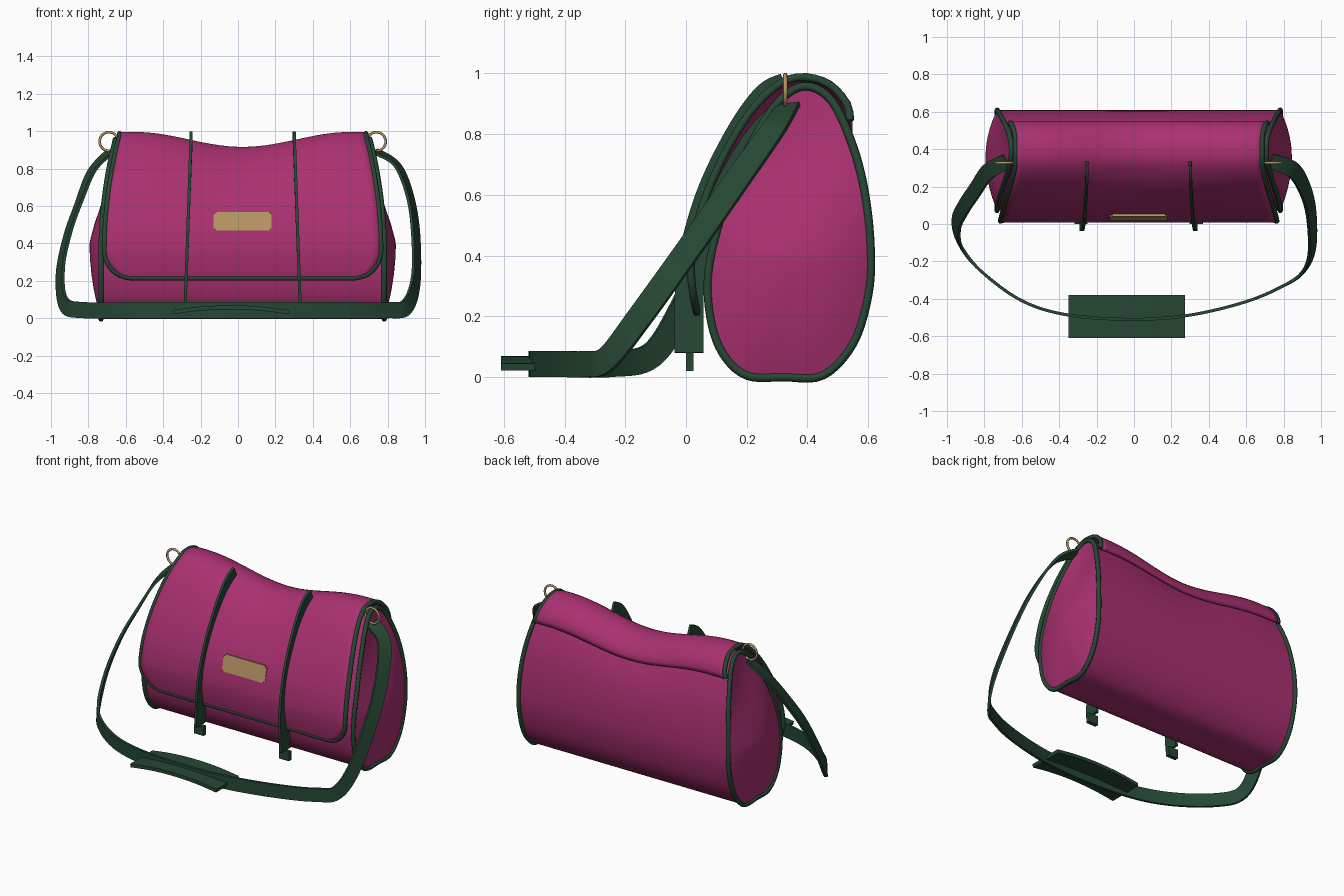
import bpy, bmesh, math
from mathutils import Vector, Matrix

cube = bpy.data.objects.get("Cube")
if cube:
    bpy.data.objects.remove(cube, do_unlink=True)

CX = 0.025  # middle of the bag


def material(name, rgb):
    m = bpy.data.materials.new(name)
    m.use_nodes = True
    m.diffuse_color = (*rgb, 1)
    m.node_tree.nodes["Principled BSDF"].inputs["Base Color"].default_value = (*rgb, 1)
    return m


PINK = material("magenta cloth", (0.40, 0.03, 0.165))
GREEN = material("dark green trim", (0.019, 0.064, 0.034))
GOLD = material("pale gold metal", (0.47, 0.30, 0.13))


def finish(name, bm, mat, angle=40):
    bmesh.ops.recalc_face_normals(bm, faces=bm.faces)
    me = bpy.data.meshes.new(name)
    bm.to_mesh(me)
    bm.free()
    ob = bpy.data.objects.new(name, me)
    bpy.context.collection.objects.link(ob)
    me.materials.append(mat)
    bpy.ops.object.select_all(action='DESELECT')
    ob.select_set(True)
    bpy.context.view_layer.objects.active = ob
    bpy.ops.object.shade_smooth_by_angle(angle=math.radians(angle))
    return ob


def spline(points, steps, closed=False):
    """Catmull-Rom curve through points of any dimension."""
    p = [Vector(q) for q in points]
    n = len(p)
    pick = (lambda i: p[i % n]) if closed else (lambda i: p[max(0, min(n - 1, i))])
    out = []
    for i in range(n if closed else n - 1):
        a, b, c, d = (pick(i + k) for k in (-1, 0, 1, 2))
        for s in range(steps):
            t = s / steps
            out.append((b * 2 + (c - a) * t + (a * 2 - b * 5 + c * 4 - d) * t ** 2
                        + (b * 3 - a - c * 3 + d) * t ** 3) * 0.5)
    return out if closed else out + [p[-1]]


def skin(bm, rings, loop):
    """Join rows of points with quads; loop closes each row."""
    rows = [[bm.verts.new(co) for co in r] for r in rings]
    for a, b in zip(rows, rows[1:]):
        for j in range(len(a) if loop else len(a) - 1):
            k = (j + 1) % len(a)
            bm.faces.new((a[j], a[k], b[k], b[j]))
    return rows


def tube(name, pts, radius, mat, closed=False):
    cu = bpy.data.curves.new(name, 'CURVE')
    cu.dimensions = '3D'
    cu.bevel_depth, cu.bevel_resolution, cu.use_fill_caps = radius, 2, True
    sp = cu.splines.new('POLY')
    sp.points.add(len(pts) - 1)
    for q, co in zip(sp.points, pts):
        q.co = (*co, 1)
    sp.use_cyclic_u = closed
    ob = bpy.data.objects.new(name, cu)
    cu.materials.append(mat)
    bpy.context.collection.objects.link(ob)


def ribbon(name, points, width, thick, mat):
    """Flat band; each point is a centre followed by a face normal."""
    pts = spline(points, 8)
    rings = []
    for i, q in enumerate(pts):
        t = Vector((pts[min(i + 1, len(pts) - 1)] - pts[max(i - 1, 0)])[:3]).normalized()
        n = Vector(q[3:])
        n = (n - t * n.dot(t)).normalized()
        w, n, c = t.cross(n) * width / 2, n * thick / 2, Vector(q[:3])
        rings.append([c + w + n, c + w - n, c - w - n, c - w + n])
    bm = bmesh.new()
    rows = skin(bm, rings, True)
    bm.faces.new(rows[0])
    bm.faces.new(rows[-1])
    finish(name, bm, mat)


def clamp(v):
    return max(0.0, min(1.0, v))


def half_width(z):
    t = clamp((z - 0.35) / 0.62)
    return 0.757 - 0.08 * t * t


def place(s, hw, y, z):
    """Point across the bag with the sagging top."""
    x = s * hw
    sag = 0.04 * (1 + math.cos(math.pi * min(1, abs(x) / 0.58)))
    return Vector((CX + x, y, z - sag * clamp((z - 0.5) / 0.45)))


# Body: teardrop section lofted across, with bulging end panels
profile = spline([(0.20, 0.005), (0.32, 0), (0.45, 0.005), (0.55, 0.11), (0.60, 0.27),
                  (0.608, 0.42), (0.59, 0.6), (0.55, 0.76), (0.48, 0.91), (0.39, 0.958),
                  (0.30, 0.90), (0.20, 0.74), (0.12, 0.54), (0.075, 0.35), (0.08, 0.2),
                  (0.12, 0.08)], 5, True)
MID = Vector((0.36, 0.40))


def end_ring(side, f):
    ring = []
    for p in profile:
        q = MID + (p - MID) * f
        bulge = 0.062 * clamp((0.9 - q.y) / 0.5) * (1 - f ** 2)
        ring.append((CX + side * (half_width(p.y * f + q.y * (1 - f)) + bulge), q.x, q.y))
    return ring


bm = bmesh.new()
shrink = (0.05, 0.2, 0.4, 0.6, 0.75, 0.9)
rings = [end_ring(-1, f) for f in shrink]
rings += [[place(i / 16, half_width(p.y), *p) for p in profile] for i in range(-16, 17)]
rings += [end_ring(1, f) for f in reversed(shrink)]
rows = skin(bm, rings, True)
bm.faces.new(rows[0])
bm.faces.new(rows[-1])
finish("bag_body", bm, PINK, 50)
for side, label in ((1, "left"), (-1, "right")):
    tube(label + "_end_piping", [place(side, half_width(p.y), *p) for p in profile],
         0.014, GREEN, True)

# Flap: sheet over the top with rounded front corners
flap_path = spline([(0.035, 0.215), (0.02, 0.3), (0.018, 0.4), (0.05, 0.55), (0.12, 0.72),
                    (0.21, 0.87), (0.30, 0.96), (0.38, 0.988), (0.47, 0.965), (0.53, 0.90),
                    (0.54, 0.845)], 20)
lengths = [0]
for a, b in zip(flap_path, flap_path[1:]):
    lengths.append(lengths[-1] + (b - a).length)


def on_flap(d):
    i = min(range(len(lengths)), key=lambda k: abs(lengths[k] - d))
    return flap_path[i]


R = 0.15
corner = [(R * (1 - math.cos(a)), R * (1 - math.sin(a)))
          for a in (math.pi / 2 * k / 10 for k in range(1, 11))]
flap_rows = [(0, R)] + corner
flap_rows += [(R + (lengths[-1] - R) * k / 36, 0) for k in range(1, 37)]


def flap_point(s, row):
    y, z = on_flap(row[0])
    return place(s, half_width(z) - 0.018 - row[1], y, z)


bm = bmesh.new()
skin(bm, [[flap_point(i / 16, r) for i in range(-16, 17)] for r in flap_rows], False)
flap = finish("flap", bm, PINK, 50)
solid = flap.modifiers.new("thickness", 'SOLIDIFY')
solid.thickness, solid.offset = 0.018, 0
edge = [flap_point(1, r) for r in reversed(flap_rows)]
edge += [flap_point(i / 10, flap_rows[0]) for i in range(9, -10, -1)]
edge += [flap_point(-1, r) for r in flap_rows]
tube("flap_piping", edge, 0.014, GREEN)

# Name plate lying on the flap
bm = bmesh.new()
bmesh.ops.create_cube(bm, size=1, matrix=Matrix.LocRotScale(
    Vector((CX, 0.036, 0.52)), Matrix.Rotation(math.radians(-13), 3, 'X'),
    Vector((0.31, 0.014, 0.108))))
upright = [e for e in bm.edges if abs((e.verts[0].co - e.verts[1].co).y) > 0.01
           and abs((e.verts[0].co - e.verts[1].co).z) < 0.05]
bmesh.ops.bevel(bm, geom=upright, offset=0.012, segments=3, affect='EDGES')
finish("front_plate", bm, GOLD)

# Closing straps standing on edge, with buckles at their ends
blade = [(0.33, 0.955), (0.27, 0.925), (0.20, 0.835), (0.125, 0.70), (0.07, 0.57),
         (0.028, 0.42), (0.012, 0.3), (0.01, 0.2), (0.01, 0.08)]
for side, label in ((1, "left"), (-1, "right")):
    x = CX + side * 0.308
    ribbon(label + "_closing_strap",
           [(CX + side * (0.31 - 0.036 * z), y, z, 1, 0, 0) for y, z in blade],
           0.095, 0.016, GREEN)
    bm = bmesh.new()
    bmesh.ops.create_grid(bm, x_segments=1, y_segments=1, size=0.5, matrix=Matrix.LocRotScale(
        Vector((x, 0, 0.044)), Matrix.Rotation(math.pi / 2, 3, 'X'), Vector((0.145, 0.082, 1))))
    bm.faces.ensure_lookup_table()
    hole = bm.faces[0]
    bmesh.ops.inset_region(bm, faces=[hole], thickness=0.018)
    bm.faces.remove(hole)
    buckle = finish(label + "_buckle", bm, GOLD)
    solid = buckle.modifiers.new("thickness", 'SOLIDIFY')
    solid.thickness, solid.offset = 0.022, 0
    bm = bmesh.new()
    bmesh.ops.create_cube(bm, size=1, matrix=Matrix.LocRotScale(
        Vector((x, 0.012, 0.05)), None, Vector((0.07, 0.025, 0.06))))
    finish(label + "_buckle_tab", bm, GREEN)

    # Ring holding the shoulder strap
    circle = [math.tau * k / 28 for k in range(28)]
    tube(label + "_ring", [(CX + side * 0.715 + 0.05 * math.cos(a), 0.327,
                            0.945 + 0.05 * math.sin(a)) for a in circle], 0.007, GOLD, True)

# Shoulder strap: from ring to ring, its front part resting on the ground
ribbon("shoulder_strap", [
    (0.73, 0.335, 0.895, 0.5, -0.3, 0.8), (0.85, 0.29, 0.82, 0.7, -0.3, 0.5),
    (0.92, 0.17, 0.65, 0.85, -0.3, 0.35), (0.95, 0.03, 0.45, 0.87, -0.3, 0.3),
    (0.95, -0.15, 0.2, 0.87, -0.3, 0.25), (0.90, -0.26, 0.06, 0.75, -0.6, 0.1),
    (0.80, -0.33, 0.043, 0.5, -0.9, 0), (0.60, -0.415, 0.043, 0.3, -1, 0),
    (0.30, -0.487, 0.043, 0.1, -1, 0), (0, -0.51, 0.043, 0, -1, 0),
    (-0.35, -0.487, 0.043, -0.15, -1, 0), (-0.60, -0.41, 0.043, -0.4, -1, 0),
    (-0.82, -0.25, 0.043, -0.7, -0.8, 0), (-0.93, -0.11, 0.075, -0.9, -0.4, 0.1),
    (-0.95, 0, 0.25, -0.87, -0.3, 0.25), (-0.91, 0.09, 0.45, -0.87, -0.3, 0.3),
    (-0.85, 0.18, 0.62, -0.85, -0.3, 0.35), (-0.78, 0.28, 0.79, -0.7, -0.3, 0.5),
    (-0.68, 0.335, 0.895, -0.5, -0.3, 0.8)], 0.086, 0.016, GREEN)

# Arched shoulder pad under the strap
ribbon("shoulder_pad", [(-0.04 + 0.31 * s, -0.495, 0.058 - 0.025 * s * s, 0, 0, 1)
                        for s in (-1, -0.6, -0.2, 0.2, 0.6, 1)], 0.23, 0.022, GREEN)
